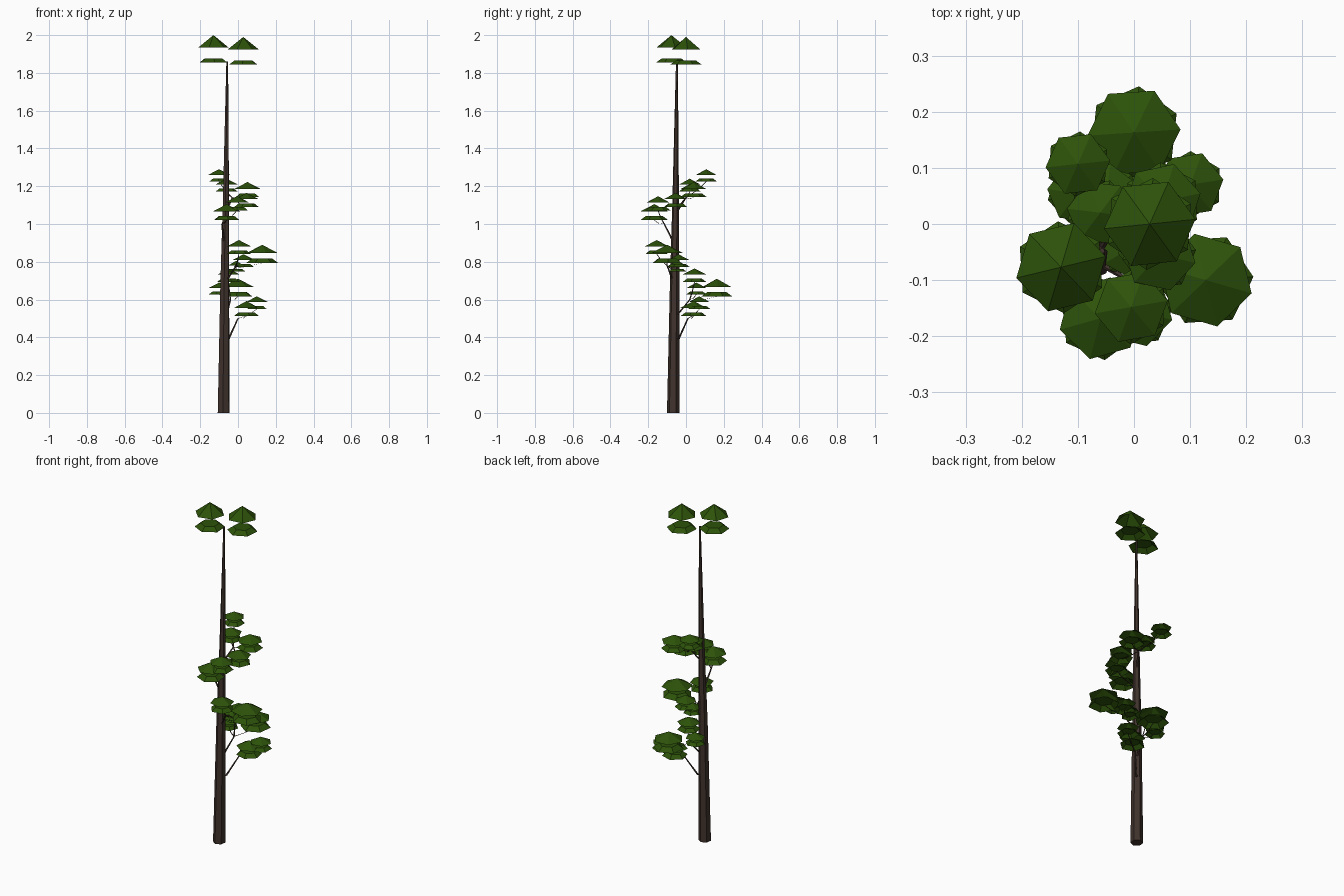
import bpy, bmesh, math, random
from mathutils import Vector

if "Cube" in bpy.data.objects:
    bpy.data.objects.remove(bpy.data.objects["Cube"])

random.seed(4)


def material(name, rgb):
    m = bpy.data.materials.new(name)
    m.diffuse_color = (*rgb, 1)
    m.use_nodes = True
    m.node_tree.nodes["Principled BSDF"].inputs["Base Color"].default_value = m.diffuse_color
    return m


BARK = material("bark brown", (0.052, 0.033, 0.026))
LEAF = material("leaf green", (0.026, 0.085, 0.003))


def add_mesh(name, bm, mat):
    me = bpy.data.meshes.new(name)
    bm.to_mesh(me)
    bm.free()
    me.materials.append(mat)
    ob = bpy.data.objects.new(name, me)
    bpy.context.collection.objects.link(ob)
    return ob


def tube(name, points, sides):
    """Tapered faceted tube through (x, y, z, radius) points."""
    bm = bmesh.new()
    rings = []
    for x, y, z, r in points:
        rings.append([bm.verts.new((x + r * math.cos(math.tau * i / sides + 0.4),
                                    y + r * math.sin(math.tau * i / sides + 0.4), z))
                      for i in range(sides)])
    for a, b in zip(rings, rings[1:]):
        for i in range(sides):
            j = (i + 1) % sides
            bm.faces.new((a[i], a[j], b[j], b[i]))
    bm.faces.new(rings[0])
    bm.faces.new(rings[-1])
    bmesh.ops.recalc_face_normals(bm, faces=bm.faces)
    return add_mesh(name, bm, BARK)


def rim(bm, x, y, z, r, sides, turn):
    return [bm.verts.new((x + r * math.cos(turn + math.tau * i / sides),
                          y + r * math.sin(turn + math.tau * i / sides), z))
            for i in range(sides)]


def cap(name, x, y, z, r, h, turn, sides=6):
    """Open pyramid of leaves facing up."""
    bm = bmesh.new()
    low = rim(bm, x, y, z, r, sides, turn)
    tip = bm.verts.new((x, y, z + h))
    for i in range(sides):
        bm.faces.new((low[i], low[(i + 1) % sides], tip))
    add_mesh(name, bm, LEAF)


def underside(name, x, y, z, r, h, turn, sides=6):
    """Shallow hollow of leaves, open at the bottom and facing down."""
    bm = bmesh.new()
    low = rim(bm, x, y, z, r, sides, turn)
    top = rim(bm, x, y, z + h, r * 0.62, sides, turn)
    bm.faces.new(top[::-1])
    for i in range(sides):
        j = (i + 1) % sides
        bm.faces.new((low[j], low[i], top[i], top[j]))
    add_mesh(name, bm, LEAF)


def foliage(name, x, y, z_tip, r, height, thick):
    """Pointed cap above a hollow underside; height spans the whole clump."""
    turn = random.uniform(0, 1)
    h = 0.45 * height
    cap(name + "_cap", x, y, z_tip - h, r, h, turn)
    underside(name + "_underside", x, y, z_tip - height, r, thick * height, turn + 0.35)


# Trunk
tube("trunk", [(-0.076, -0.067, 0, 0.034), (-0.07, -0.06, 0.7, 0.025),
               (-0.064, -0.055, 1.1, 0.018), (-0.057, -0.048, 1.86, 0.005)], 6)

# Crown clumps
foliage("crown_left", -0.13, -0.077, 2.0, 0.082, 0.145, 0.15)
foliage("crown_right", 0.028, 0.0, 1.99, 0.082, 0.145, 0.15)

# Limbs: start on the trunk, fork point, then clumps (x, y, tip z, radius)
LIMBS = [
    ((-0.05, -0.04, 0.39), (0.0, 0.01, 0.50),
     [(0.045, 0.04, 0.592, 0.07), (0.1, 0.07, 0.617, 0.06)]),
    ((-0.06, -0.045, 0.52), (-0.04, 0.02, 0.60),
     [(0.0, 0.163, 0.71, 0.083), (-0.05, 0.045, 0.765, 0.063), (-0.1, 0.055, 0.69, 0.055)]),
    ((-0.06, -0.07, 0.70), (-0.01, -0.10, 0.78),
     [(0.005, -0.155, 0.915, 0.065), (0.128, -0.1, 0.89, 0.085),
      (0.03, -0.04, 0.84, 0.06), (-0.01, -0.045, 0.805, 0.05)]),
    ((-0.075, -0.07, 0.91), (-0.085, -0.115, 1.0),
     [(-0.06, -0.168, 1.105, 0.075), (-0.005, -0.148, 1.147, 0.066)]),
    ((-0.06, -0.045, 1.07), (-0.03, 0.0, 1.14),
     [(-0.1, 0.107, 1.29, 0.058), (0.05, 0.04, 1.222, 0.07),
      (-0.06, 0.02, 1.24, 0.06), (0.045, -0.055, 1.165, 0.066)]),
]
for n, (start, fork, clumps) in enumerate(LIMBS):
    s, f = Vector(start), Vector(fork)
    tube(f"limb_{n}", [(*s, 0.006), (*f, 0.004)], 5)
    for k, (x, y, z, r) in enumerate(clumps):
        height = 0.085 * r / 0.075
        end = Vector((x, y, z - height))
        mid = f.lerp(end, 0.55) - Vector((0, 0, 0.008))
        tube(f"twig_{n}_{k}", [(*f, 0.004), (*mid, 0.003), (*end, 0.002)], 4)
        foliage(f"foliage_{n}_{k}", x, y, z, r, height, 0.25)
